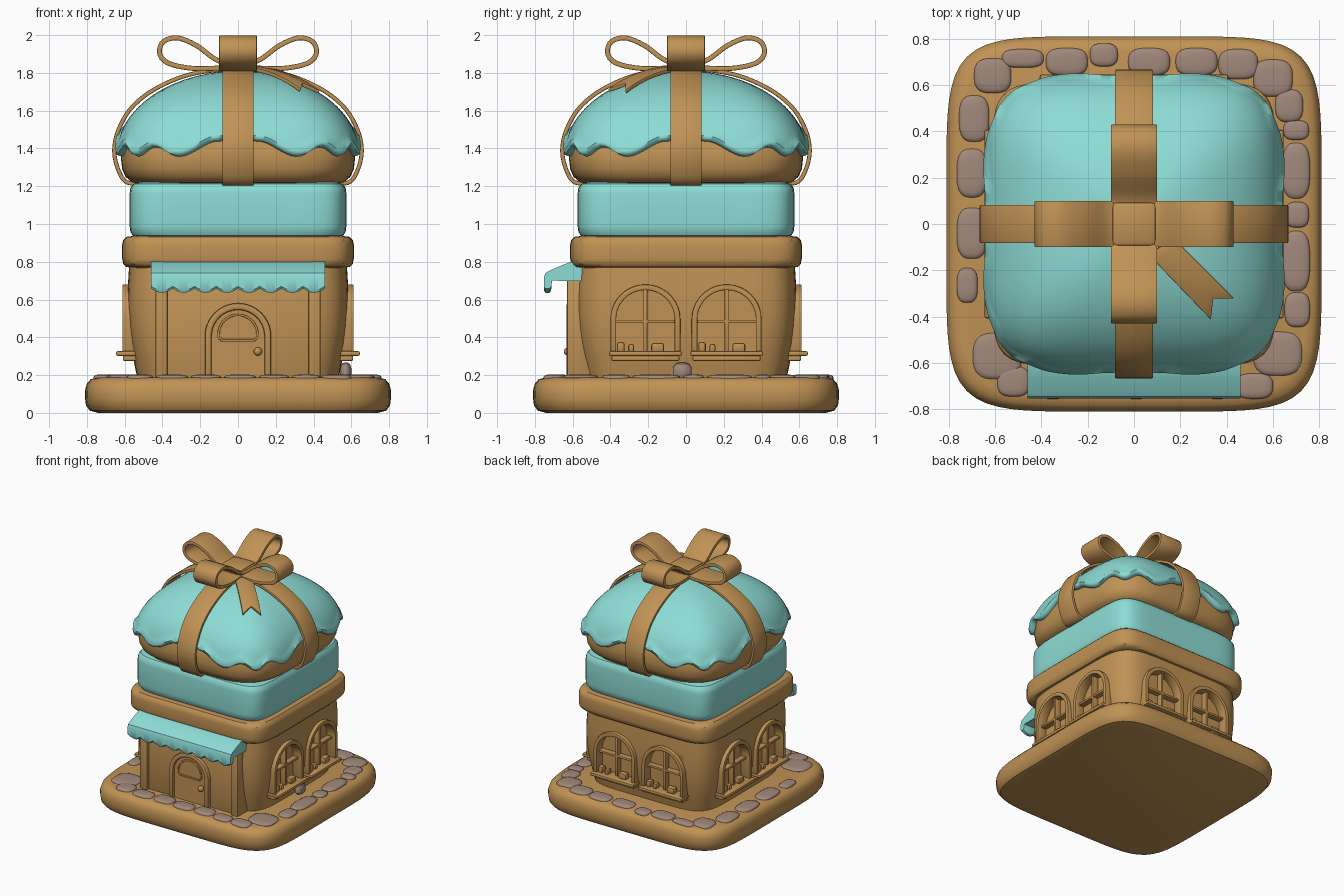
import bpy, bmesh, math
from math import sin, cos, pi, sqrt
from mathutils import Vector

if "Cube" in bpy.data.objects:
    bpy.data.objects.remove(bpy.data.objects["Cube"])

def material(name, rgb):
    m = bpy.data.materials.new(name)
    m.diffuse_color = (*rgb, 1)
    m.use_nodes = True
    m.node_tree.nodes["Principled BSDF"].inputs["Base Color"].default_value = m.diffuse_color
    return m

BROWN = material("caramel brown", (0.53, 0.29, 0.09))
CYAN = material("mint icing", (0.27, 0.72, 0.67))
STONE = material("stone grey", (0.36, 0.25, 0.20))
SEG = 128

def finish(name, bm, mat, bevel=0, thick=0, rot=0, angle=35):
    me = bpy.data.meshes.new(name)
    bmesh.ops.recalc_face_normals(bm, faces=bm.faces)
    bm.to_mesh(me)
    bm.free()
    me.materials.append(mat)
    ob = bpy.data.objects.new(name, me)
    bpy.context.collection.objects.link(ob)
    ob.rotation_euler.z = rot
    if thick:
        s = ob.modifiers.new("thickness", 'SOLIDIFY')
        s.thickness, s.offset, s.use_even_offset = thick, 0, True
    if bevel:
        b = ob.modifiers.new("bevel", 'BEVEL')
        b.width, b.segments, b.limit_method, b.angle_limit = bevel, 2, 'ANGLE', 0.8
    bpy.ops.object.select_all(action='DESELECT')
    ob.select_set(True)
    bpy.context.view_layer.objects.active = ob
    if bevel or thick:
        bpy.ops.object.convert(target='MESH')
    bpy.ops.object.shade_smooth_by_angle(angle=math.radians(angle))
    return ob

def skin(bm, rings, closed=True):
    """Join successive rings of points with quads and cap both ends."""
    vs = [[bm.verts.new(p) for p in r] for r in rings]
    n = len(vs[0])
    for a, b in zip(vs, vs[1:]):
        for i in range(n if closed else n - 1):
            j = (i + 1) % n
            bm.faces.new((a[i], a[j], b[j], b[i]))
    if closed:
        bm.faces.new(vs[0])
        bm.faces.new(vs[-1])

def unit(a, n):
    """Point on a unit rounded square at angle a."""
    r = (abs(cos(a)) ** n + abs(sin(a)) ** n) ** (-1 / n)
    return r * cos(a), r * sin(a)

def loft(bm, profile, n, c=(0, 0), s=(1, 1), seg=SEG):
    U = [unit(2 * pi * i / seg, n) for i in range(seg)]
    skin(bm, [[(c[0] + x * r * s[0], c[1] + y * r * s[1], z) for x, y in U] for r, z in profile])

def block(name, profile, n, mat):
    bm = bmesh.new()
    loft(bm, profile, n)
    return finish(name, bm, mat)

def box(name, x, y, z, mat, bevel=0.008, rot=0):
    bm = bmesh.new()
    skin(bm, [[(x[0], y[0], h), (x[1], y[0], h), (x[1], y[1], h), (x[0], y[1], h)] for h in z])
    return finish(name, bm, mat, bevel, rot=rot)

def curve(pts, closed=False, k=7):
    """Catmull-Rom smoothing of a short point list."""
    n, out = len(pts), []
    P = [Vector(p) for p in pts]
    get = lambda i: P[i % n] if closed else P[max(0, min(n - 1, i))]
    for i in range(n if closed else n - 1):
        a, b, c, d = (get(i + j) for j in (-1, 0, 1, 2))
        for t in (j / k for j in range(k)):
            out.append(0.5 * (2 * b + (c - a) * t + (2 * a - 5 * b + 4 * c - d) * t * t
                              + (3 * b - a - 3 * c + d) * t ** 3))
    return out if closed else out + [P[-1]]

def strip(name, path, y, thick, mat, closed=False, rot=0, bevel=0.006):
    """Band following an x-z path, extruded along y."""
    bm = bmesh.new()
    path = list(path) + ([path[0]] if closed else [])
    skin(bm, [[(p[0], y[0], p[1]), (p[0], y[1], p[1])] for p in path], False)
    bmesh.ops.remove_doubles(bm, verts=bm.verts, dist=1e-5)
    return finish(name, bm, mat, bevel, thick, rot)

def arch(cx, w, z0, zs, steps=20):
    return [(cx - w, z0)] + [(cx - w * cos(pi * i / steps), zs + w * sin(pi * i / steps))
                             for i in range(steps + 1)] + [(cx + w, z0)]

def slab(bm, outline, y, rot=0):
    c, s = cos(rot), sin(rot)
    skin(bm, [[(x * c - h * s, x * s + h * c, z) for x, z in outline] for h in y])

# stacked body
block("base", [(.74, 0), (.785, .012), (.805, .04), (.81, .08), (.81, .12), (.8, .155),
               (.78, .178), (.745, .187)], 6, BROWN)
walls = block("walls", [(.53, .17), (.545, .24), (.557, .3), (.57, .37), (.58, .46), (.586, .56),
                        (.584, .66), (.575, .8)], 6, BROWN)
block("ledge", [(.56, .768), (.592, .773), (.608, .79), (.613, .815), (.613, .89), (.608, .915),
                (.592, .932), (.56, .936)], 8, BROWN)
block("filling", [(.53, .93), (.557, .938), (.57, .96), (.574, .99), (.574, 1.16), (.57, 1.19),
                  (.555, 1.213), (.52, 1.222)], 8, CYAN)
block("bun", [(.5, 1.212), (.56, 1.22), (.595, 1.25), (.613, 1.29), (.62, 1.35), (.61, 1.42),
              (.58, 1.5), (.45, 1.62)], 4, BROWN)

# window recesses cut in the side and back walls
turns = [pi / 2, pi, 3 * pi / 2]
bm = bmesh.new()
for rot in turns:
    for cx in (-.215, .215):
        slab(bm, arch(cx, .16, .325, .495), (-.7, -.535), rot)
cutter = finish("window_cutter", bm, BROWN)
cutter.hide_render = True
mod = walls.modifiers.new("cut", 'BOOLEAN')
mod.operation, mod.object, mod.solver = 'DIFFERENCE', cutter, 'EXACT'
bpy.context.view_layer.objects.active = walls
bpy.ops.object.modifier_apply(modifier="cut")
bpy.data.objects.remove(cutter)

# windows with mullions, sill and small loaves
for rot in turns:
    for cx in (-.215, .215):
        strip("window_frame", arch(cx, .17, .32, .495), (-.612, -.53), .03, BROWN, rot=rot)
        box("window_mullion", (cx - .01, cx + .01), (-.582, -.53), (.32, .66), BROWN, .004, rot)
        box("window_crossbar", (cx - .16, cx + .16), (-.58, -.53), (.475, .493), BROWN, .004, rot)
        box("window_sill", (cx - .192, cx + .192), (-.645, -.53), (.302, .327), BROWN, .008, rot)
        box("sill_moulding", (cx - .18, cx + .18), (-.61, -.53), (.275, .303), BROWN, .008, rot)
        for dx, w, h in ((-.13, .02, .05), (-.075, .016, .04), (.065, .034, .045)):
            box("loaf", (cx + dx - w, cx + dx + w), (-.605, -.555), (.32, .325 + h), BROWN, .012, rot)

# porch, posts and door
box("porch_wall", (-.4, .4), (-.602, -.5), (.18, .72), BROWN)
for s in (-.405, .405):
    box("porch_post", (s - .033, s + .033), (-.63, -.5), (.18, .72), BROWN, .012)
strip("door_frame", arch(0, .158, .18, .405), (-.632, -.58), .036, BROWN, bevel=.01)
bm = bmesh.new()
slab(bm, arch(0, .145, .18, .405), (-.612, -.58))
finish("door", bm, BROWN)
strip("door_window_frame", arch(0, .103, .4, .416) + [(.085, .384), (-.085, .384)],
      (-.622, -.6), .012, BROWN, True, bevel=.003)
bm = bmesh.new()
bmesh.ops.create_uvsphere(bm, u_segments=16, v_segments=10, radius=.022)
bmesh.ops.translate(bm, verts=bm.verts, vec=(.105, -.625, .325))
finish("door_knob", bm, BROWN)

# scalloped awning
bm = bmesh.new()
rings = []
for i in range(97):
    u = i / 96
    zs = .636 + .022 * (1 - abs(sin(8 * pi * u)))
    prof = [(-.55, .805), (-.6, .803), (-.66, .78), (-.725, .752), (-.744, .74), (-.753, .715),
            (-.753, zs + .012), (-.745, zs), (-.722, zs), (-.714, zs + .012), (-.71, .7), (-.55, .698)]
    rings.append([(-.46 + .92 * u, y, z) for y, z in prof])
skin(bm, rings)
finish("awning", bm, CYAN)

# icing with dripping edge
KEYS = [(0, 1.47), (10, 1.445), (27, 1.365), (37, 1.415), (45, 1.365)]

def drip(a):
    d = math.degrees(a) % 90
    d = min(d, 90 - d)
    for (a0, h0), (a1, h1) in zip(KEYS, KEYS[1:]):
        if d <= a1 + 1e-6:
            return h0 + (h1 - h0) * (1 - cos(pi * (d - a0) / (a1 - a0))) / 2
    return KEYS[-1][1]

def dome_z(r):
    return 1.36 + .45 * sqrt(max(0, 1 - (r / .645) ** 2))

columns = []
for i in range(192):
    a = 2 * pi * i / 192
    h, (x, y) = drip(a), unit(a, 4)
    R = .645 * sqrt(1 - ((h - 1.36) / .45) ** 2)
    col = [(R - .06, h + .01), (R - .02, h - .008), (R + .004, h), (R + .01, h + .02)]
    p0 = math.asin((h + .05 - 1.36) / .45)
    for j in range(17):
        p = p0 + (pi / 2 - .02 - p0) * j / 16
        col.append((.645 * cos(p), 1.36 + .45 * sin(p)))
    columns.append([(x * r, y * r, z) for r, z in col])
bm = bmesh.new()
skin(bm, list(zip(*columns)))
finish("icing", bm, CYAN, angle=60)

# crossed ribbons and four bow loops
half = [(.5, 1.213), (.59, 1.222), (.635, 1.29), (.655, 1.39), (.632, 1.5), (.56, 1.62),
        (.43, 1.72), (.24, 1.795)]
band = curve([(-x, z) for x, z in half] + [(0, 1.82)] + half[::-1])
loop = curve([(.03, 1.835), (.12, 1.872), (.22, 1.945), (.32, 1.985), (.395, 1.965), (.415, 1.905),
              (.37, 1.852), (.25, 1.825), (.12, 1.825)], True)
for k in range(2):
    strip("ribbon", band, (-.083, .083), .022, BROWN, rot=k * pi / 2)
for k in range(4):
    strip("bow_loop", loop, (-.1, .1), .026, BROWN, True, k * pi / 2)
box("bow_knot", (-.1, .1), (-.1, .1), (1.8, 1.885), BROWN, .03)

# notched ribbon tail lying on the icing
bm = bmesh.new()
rows = []
for i in range(9):
    t = i / 8
    L, R, M = (Vector(a).lerp(Vector(b), t) for a, b in (((.06, -.13), (.33, -.41)),
               ((.17, -.06), (.43, -.32)), ((.11, -.1), (.34, -.32))))
    rows.append([(p.x, p.y, dome_z((p.x ** 4 + p.y ** 4) ** .25) + .022) for p in (L, M, R)])
skin(bm, rows, False)
finish("bow_tail", bm, BROWN, .004, .02)

# paving stones: x, y, half width, half depth
STONES = [(-.61, .64, .08, .075), (-.48, .715, .09, .04), (-.29, .70, .09, .06), (-.13, .73, .06, .05),
          (.065, .70, .09, .06), (.27, .70, .09, .06), (.45, .69, .085, .065), (.6, .63, .085, .08),
          (.67, .51, .06, .07), (.7, .405, .055, .042), (.7, .23, .06, .12), (.705, .04, .05, .055),
          (.7, -.16, .06, .13), (.705, -.37, .055, .075), (.62, -.56, .105, .095), (.52, -.7, .08, .055),
          (-.69, .455, .065, .1), (-.7, .22, .065, .105), (-.7, -.04, .065, .11), (-.72, -.265, .045, .075),
          (-.59, -.57, .105, .1), (-.52, -.68, .07, .065), (-.35, -.7, .085, .055), (-.17, -.69, .08, .06),
          (.01, -.7, .085, .055), (.19, -.69, .08, .06), (.36, -.705, .075, .05)]
bm = bmesh.new()
for x, y, w, d in STONES:
    loft(bm, [(1, .17), (1, .188), (.95, .195), (.82, .2), (.5, .203)], 3, (x, y), (w, d), 28)
loft(bm, [(.6, .18), (1, .2), (1, .235), (.75, .258), (.3, .268)], 2, (.57, -.02), (.03, .05), 20)
finish("paving_stones", bm, STONE)
